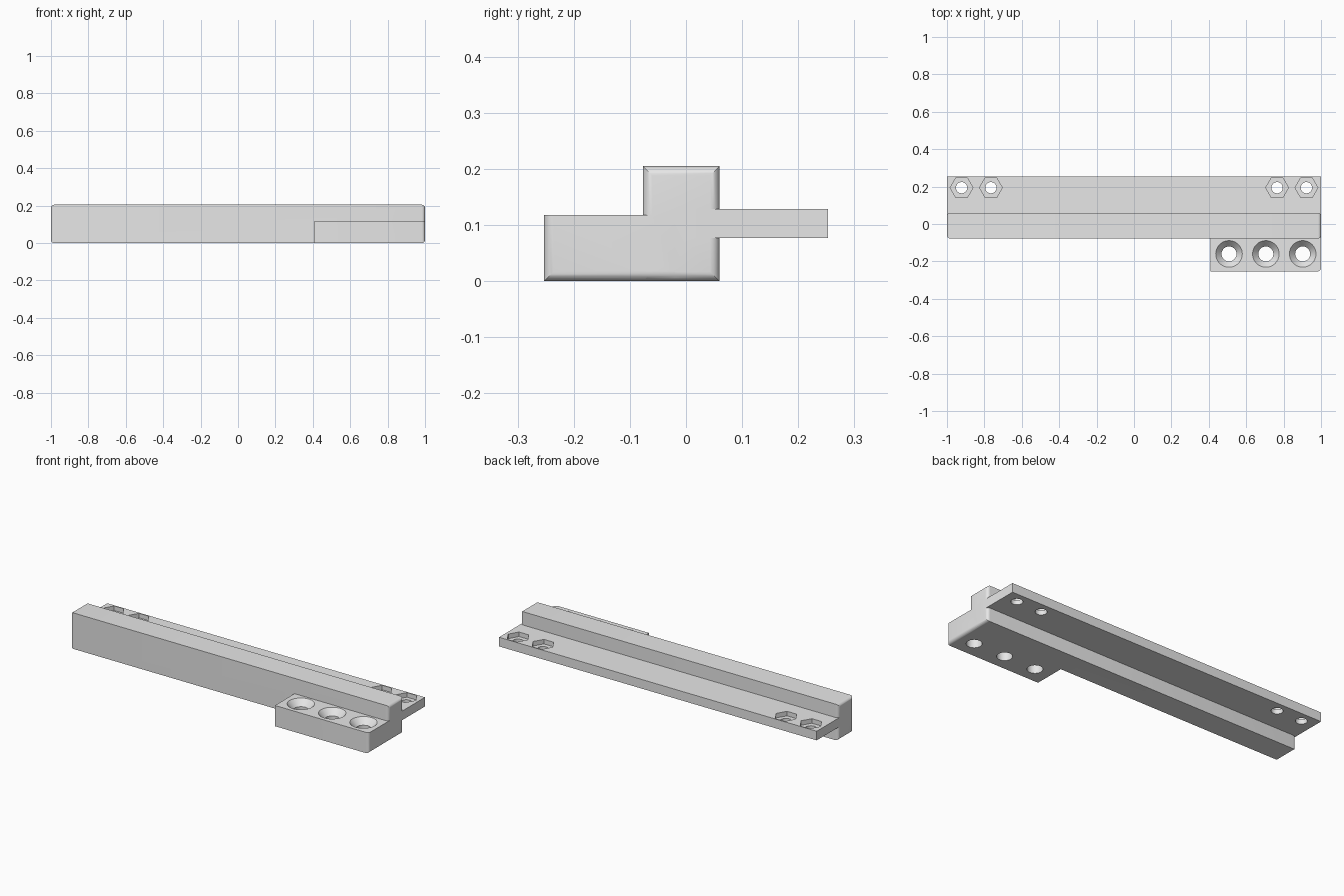
import bpy, bmesh, math

cube = bpy.data.objects.get("Cube")
if cube:
    bpy.data.objects.remove(cube)

GREY = (0.8, 0.8, 0.8, 1)
mat = bpy.data.materials.new("light grey")
mat.use_nodes = True
mat.diffuse_color = GREY
mat.node_tree.nodes["Principled BSDF"].inputs["Base Color"].default_value = GREY

FILLET = 0.017


def add_object(name, bm):
    bmesh.ops.recalc_face_normals(bm, faces=bm.faces)
    mesh = bpy.data.meshes.new(name)
    bm.to_mesh(mesh)
    bm.free()
    mesh.materials.append(mat)
    ob = bpy.data.objects.new(name, mesh)
    bpy.context.collection.objects.link(ob)
    return ob


def box(name, lo, hi, rounded=None):
    """Box between two corners; edges whose midpoint passes the test are filleted."""
    bm = bmesh.new()
    bmesh.ops.create_cube(bm, size=1)
    for v in bm.verts:
        v.co = [lo[i] if v.co[i] < 0 else hi[i] for i in range(3)]
    if rounded:
        edges = [e for e in bm.edges if rounded((e.verts[0].co + e.verts[1].co) / 2)]
        bmesh.ops.bevel(bm, geom=edges, offset=FILLET, segments=6, profile=0.5,
                        affect='EDGES')
    return add_object(name, bm)


def turned(name, x, y, profile, sides):
    """Closed solid from stacked (radius, z) rings."""
    bm = bmesh.new()
    rings = [[bm.verts.new((x + r * math.cos(2 * math.pi * k / sides),
                            y + r * math.sin(2 * math.pi * k / sides), z))
              for k in range(sides)] for r, z in profile]
    for a, b in zip(rings, rings[1:]):
        for k in range(sides):
            n = (k + 1) % sides
            bm.faces.new((a[k], a[n], b[n], b[k]))
    bm.faces.new(rings[0])
    bm.faces.new(rings[-1])
    return add_object(name, bm)


def combine(target, tool, operation):
    mod = target.modifiers.new(operation, 'BOOLEAN')
    mod.operation = operation
    mod.solver = 'EXACT'
    mod.object = tool
    bpy.context.view_layer.objects.active = target
    bpy.ops.object.modifier_apply(modifier=mod.name)
    bpy.data.objects.remove(tool)


# Main bar with filleted ends
bracket = box("mounting_rail", (-1, -0.077, 0), (1, 0.06, 0.205),
              lambda m: abs(m.x) > 0.99)

# Rear flange and front screw block
flange = box("rear_flange", (-1, 0.0, 0.077), (1, 0.253, 0.129))
block = box("screw_block", (0.41, -0.253, 0), (1, -0.02, 0.118),
            lambda m: m.x > 0.99 and (m.z < 0.01 or m.y < -0.25))
combine(bracket, flange, 'UNION')
combine(bracket, block, 'UNION')

# Countersunk screw holes
for x in (0.508, 0.705, 0.902):
    profile = [(0.04, -0.1), (0.04, 0.083), (0.071, 0.118), (0.071, 0.15)]
    combine(bracket, turned("screw_cutter", x, -0.16, profile, 48), 'DIFFERENCE')

# Hexagonal nut pockets with through holes
for x in (-0.922, -0.765, 0.765, 0.922):
    pocket = turned("nut_cutter", x, 0.194, [(0.061, 0.103), (0.061, 0.15)], 6)
    hole = turned("bolt_cutter", x, 0.194, [(0.03, 0.0), (0.03, 0.2)], 32)
    combine(bracket, pocket, 'DIFFERENCE')
    combine(bracket, hole, 'DIFFERENCE')

# Smooth the fillets and holes, keep the edges crisp
bpy.ops.object.select_all(action='DESELECT')
bracket.select_set(True)
bpy.context.view_layer.objects.active = bracket
bpy.ops.object.shade_smooth_by_angle(angle=math.radians(30))
